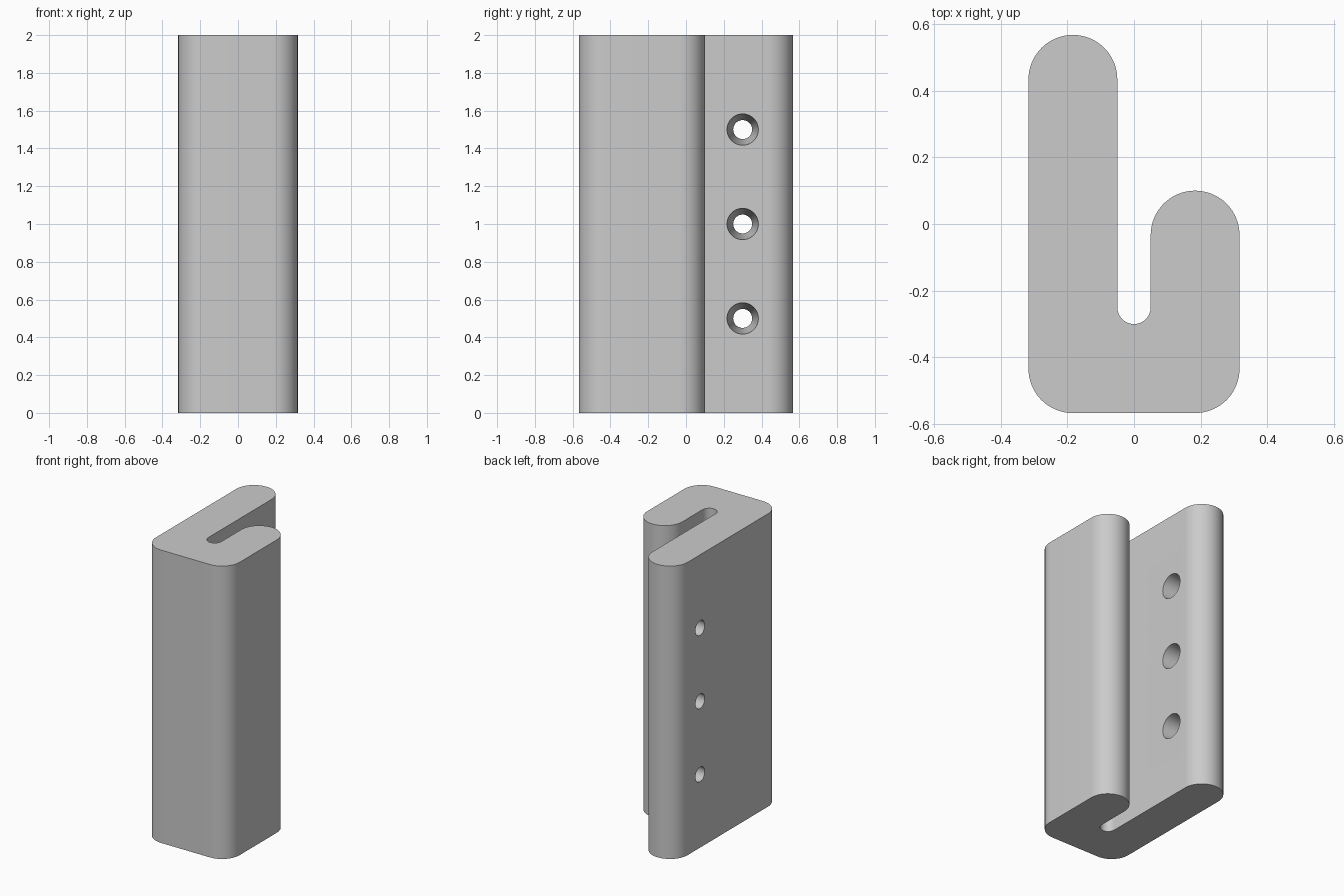
import bpy, bmesh, math

if "Cube" in bpy.data.objects:
    bpy.data.objects.remove(bpy.data.objects["Cube"])

R = 0.133          # arm rounding and outer corner radius
W, D, H = 0.3165, 0.567, 2.0
SLOT = 0.05        # half width of the slot


def arc(cx, cy, r, a0, a1, n):
    """Points along an arc, angles in degrees."""
    return [(cx + r * math.cos(math.radians(a0 + (a1 - a0) * i / n)),
             cy + r * math.sin(math.radians(a0 + (a1 - a0) * i / n)))
            for i in range(n + 1)]


grey = bpy.data.materials.new("light_grey")
grey.diffuse_color = (0.6, 0.6, 0.6, 1)
grey.use_nodes = True
grey.node_tree.nodes["Principled BSDF"].inputs["Base Color"].default_value = grey.diffuse_color

# J-shaped profile, counter-clockwise
c = W - R
ra = (W - SLOT) / 2
ca = (W + SLOT) / 2
profile = (arc(-c, -D + R, R, 180, 270, 16)
           + arc(c, -D + R, R, 270, 360, 16)
           + arc(ca, 0.1 - ra, ra, 0, 180, 32)
           + arc(0, -0.25, SLOT, 360, 180, 24)
           + arc(-ca, D - ra, ra, 0, 180, 32))

# Extruded hook body
bm = bmesh.new()
base = bm.faces.new([bm.verts.new((x, y, 0)) for x, y in profile])
ext = bmesh.ops.extrude_face_region(bm, geom=[base])
bmesh.ops.translate(bm, vec=(0, 0, H),
                    verts=[v for v in ext["geom"] if isinstance(v, bmesh.types.BMVert)])
bmesh.ops.recalc_face_normals(bm, faces=bm.faces)
mesh = bpy.data.meshes.new("hook_bracket")
bm.to_mesh(mesh)
bm.free()
mesh.materials.append(grey)
body = bpy.data.objects.new("hook_bracket", mesh)
bpy.context.collection.objects.link(body)

# Tapered screw holes through the long arm, wide end facing the slot
r_out, r_in, over = 0.05, 0.083, 0.02
slope = (r_in - r_out) / (W - SLOT)
for z in (0.5, 1.0, 1.5):
    bpy.ops.mesh.primitive_cone_add(
        vertices=48, radius1=r_out - slope * over, radius2=r_in + slope * over,
        depth=W - SLOT + 2 * over, location=(-ca, 0.3, z),
        rotation=(0, math.pi / 2, 0))
    cutter = bpy.context.object
    cutter.name = "screw_hole_cutter"
    cutter.data.materials.append(grey)
    mod = body.modifiers.new("screw_hole", 'BOOLEAN')
    mod.operation = 'DIFFERENCE'
    mod.solver = 'EXACT'
    mod.object = cutter
    bpy.context.view_layer.objects.active = body
    bpy.ops.object.modifier_apply(modifier=mod.name)
    bpy.data.objects.remove(cutter, do_unlink=True)

# Smooth the rounded walls, keep the rims sharp
bpy.ops.object.select_all(action='DESELECT')
body.select_set(True)
bpy.context.view_layer.objects.active = body
bpy.ops.object.shade_smooth_by_angle(angle=math.radians(30))
